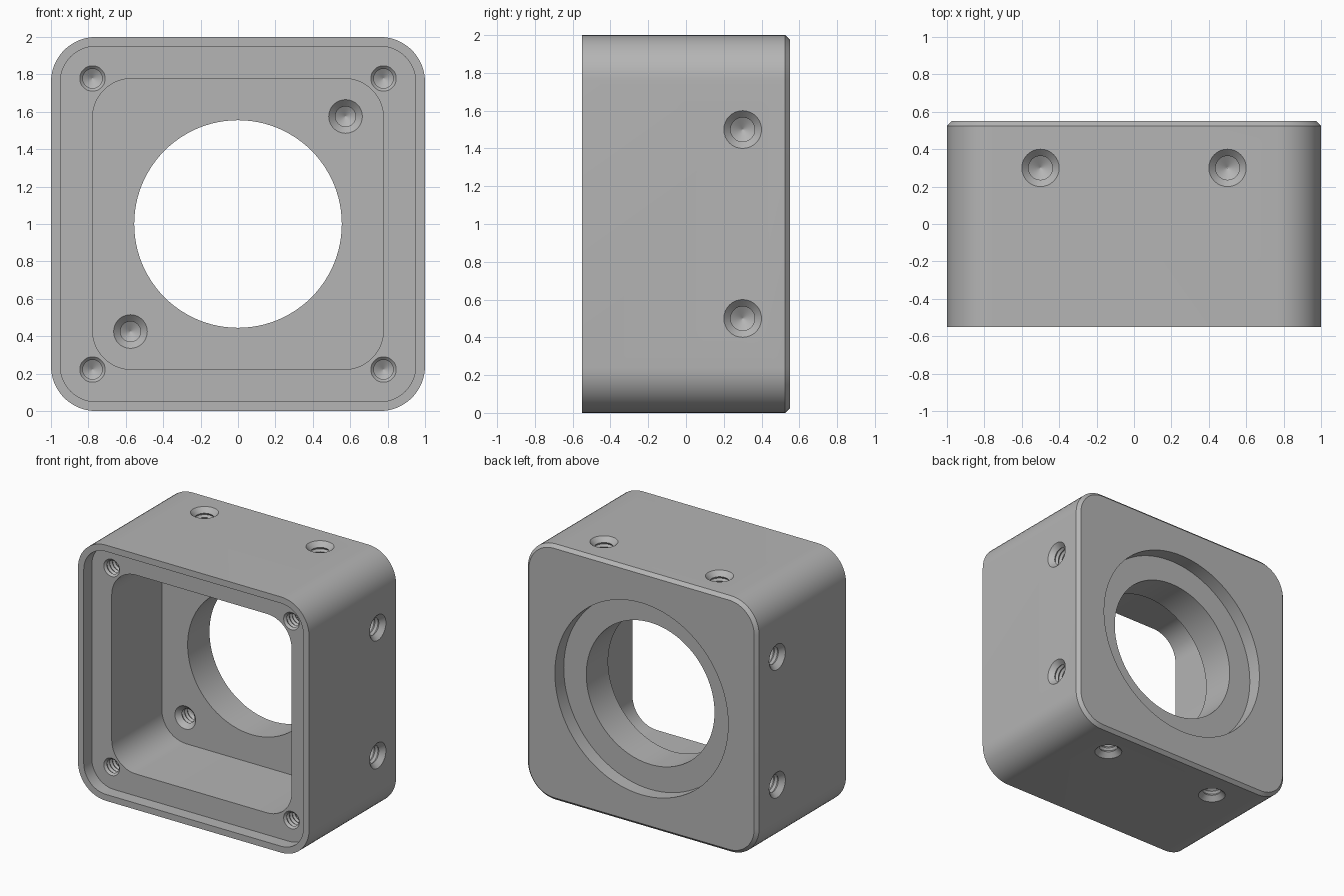
import bpy, bmesh, math
from mathutils import Matrix, Vector

cube = bpy.data.objects.get("Cube")
if cube:
    bpy.data.objects.remove(cube, do_unlink=True)

grey = bpy.data.materials.new("machined grey")
grey.use_nodes = True
colour = (0.46, 0.46, 0.46, 1)
grey.diffuse_color = colour
grey.node_tree.nodes["Principled BSDF"].inputs["Base Color"].default_value = colour

CENTRE = Vector((0, 0, 1))


def rounded_ring(half, radius, depth, steps):
    """Rounded square around the z axis; a circle when half equals radius."""
    points = []
    for corner in range(4):
        mid = math.radians(45 + 90 * corner)
        cx = math.copysign(half - radius, math.cos(mid))
        cy = math.copysign(half - radius, math.sin(mid))
        for i in range(steps + 1):
            a = math.radians(90 * (corner + i / steps))
            points.append((cx + radius * math.cos(a), cy + radius * math.sin(a), depth))
    return points


def loft(bm, sections, place, steps=12):
    """Closed solid through (half, radius, depth) sections."""
    rings = [[bm.verts.new(place @ Vector(p)) for p in rounded_ring(*s, steps)] for s in sections]
    n = len(rings[0])
    for a, b in zip(rings, rings[1:]):
        for i in range(n):
            j = (i + 1) % n
            bm.faces.new((a[i], a[j], b[j], b[i]))
    bm.faces.new(rings[0][::-1])
    bm.faces.new(rings[-1])


def make_object(name, bm):
    bmesh.ops.remove_doubles(bm, verts=bm.verts, dist=1e-5)
    bmesh.ops.recalc_face_normals(bm, faces=bm.faces)
    mesh = bpy.data.meshes.new(name)
    bm.to_mesh(mesh)
    bm.free()
    mesh.materials.append(grey)
    obj = bpy.data.objects.new(name, mesh)
    bpy.context.collection.objects.link(obj)
    return obj


def solid(name, sections, steps=12):
    """Solid whose depth runs along y from front to back."""
    bm = bmesh.new()
    loft(bm, sections, Matrix.Translation(CENTRE) @ Matrix.Rotation(-math.pi / 2, 4, "X"), steps)
    return make_object(name, bm)


def threaded_hole(bm, position, direction, mouth, core, depth, pitch=0.034):
    """Countersunk blind hole with thread grooves and a drill point."""
    profile = [(mouth, -0.02), (mouth, 0), (core, mouth - core)]
    d = mouth - core
    while d + pitch < depth:
        profile += [(core * 1.2, d + pitch / 2), (core, d + pitch)]
        d += pitch
    profile += [(core, depth), (0.002, depth + core * 0.6)]
    turn = Vector(direction).to_track_quat("Z", "Y").to_matrix().to_4x4()
    loft(bm, [(r, r, z) for r, z in profile], Matrix.Translation(position) @ turn, 8)


# Housing block with a chamfered back edge
housing = solid("camera_housing", [(1, 0.24, -0.55), (1, 0.24, 0.525), (0.975, 0.215, 0.55)])

# Front seal recess, inner pocket, through bore and rear counterbore
cutters = [
    solid("front_recess_cutter", [(0.95, 0.19, -0.7), (0.95, 0.19, -0.45)]),
    solid("pocket_cutter", [(0.778, 0.21, -0.6), (0.778, 0.21, 0.17)]),
    solid("bore_cutter", [(0.555, 0.555, 0), (0.555, 0.555, 0.7)], 24),
    solid("counterbore_cutter", [(0.75, 0.75, 0.44), (0.75, 0.75, 0.7)], 24),
]

holes = bmesh.new()
# Cover screw holes in the four corners
for x in (-1, 1):
    for z in (-1, 1):
        threaded_hole(holes, CENTRE + Vector((x * 0.778, -0.45, z * 0.778)), (0, 1, 0), 0.068, 0.052, 0.4)
# Two opposite holes in the pocket floor
for s in (-1, 1):
    threaded_hole(holes, CENTRE + Vector((s * 0.575, 0.17, s * 0.575)), (0, 1, 0), 0.09, 0.054, 0.17)
# Pairs of mounting holes on all four sides
for side in range(4):
    spin = Matrix.Rotation(side * math.pi / 2, 3, "Y")
    for s in (-0.5, 0.5):
        threaded_hole(holes, CENTRE + spin @ Vector((s, 0.3, 1)), spin @ Vector((0, 0, -1)), 0.1, 0.064, 0.28)
cutters.append(make_object("screw_hole_cutter", holes))

# Cut the openings, then discard the cutters
bpy.context.view_layer.objects.active = housing
housing.select_set(True)
for cutter in cutters:
    cutter.hide_render = True
    cut = housing.modifiers.new(cutter.name, "BOOLEAN")
    cut.operation = "DIFFERENCE"
    cut.solver = "EXACT"
    cut.object = cutter
    bpy.ops.object.modifier_apply(modifier=cut.name)
    bpy.data.objects.remove(cutter, do_unlink=True)

housing.name = "housing"
bpy.ops.object.shade_smooth_by_angle(angle=math.radians(30))
